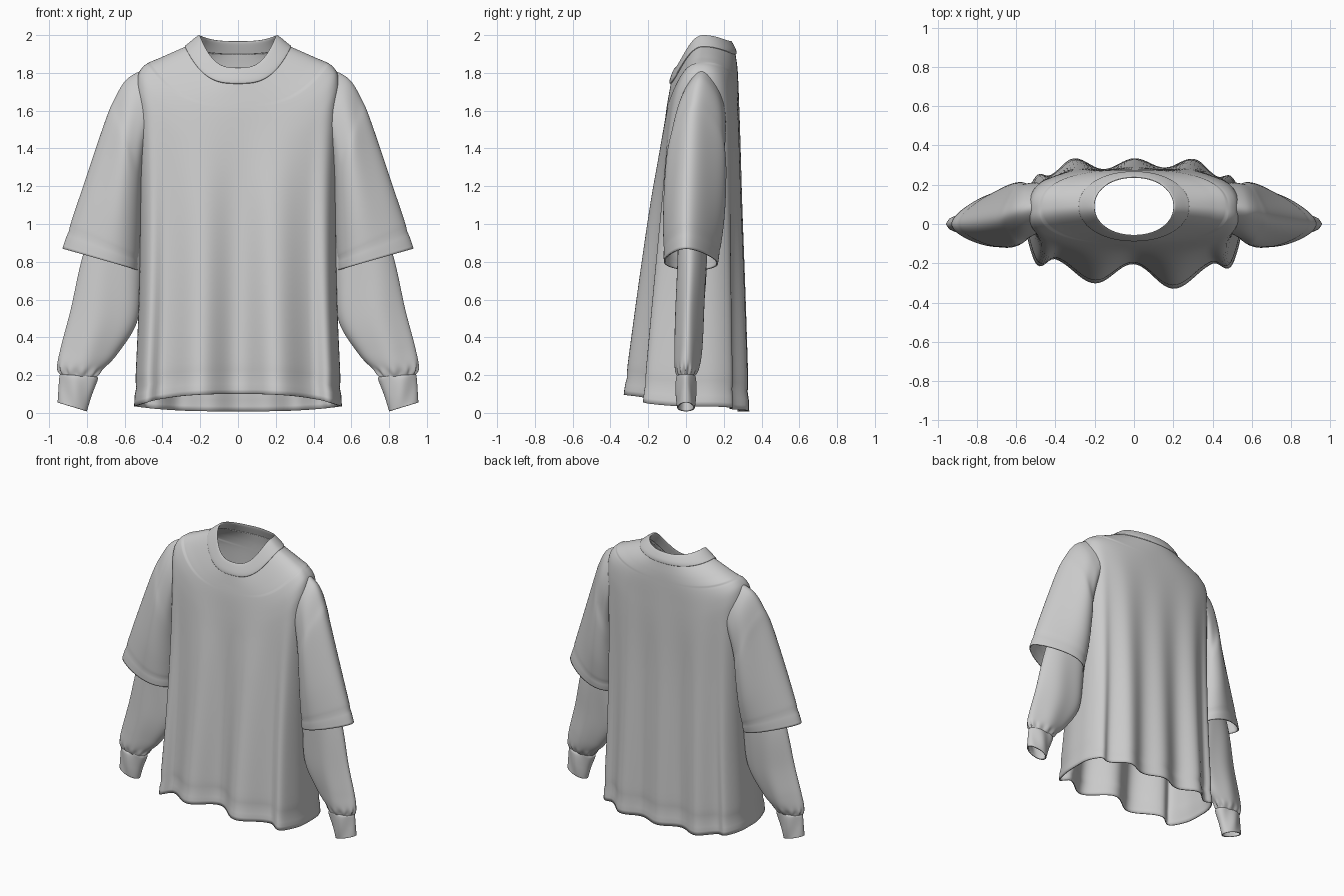
import bpy, math

if "Cube" in bpy.data.objects:
    bpy.data.objects.remove(bpy.data.objects["Cube"])


def spline(keys, u):
    """Smooth interpolation through a list of equal-length tuples, u in 0..1."""
    n = len(keys) - 1
    i = min(int(u * n), n - 1)
    t = u * n - i
    a, b, c, d = (keys[max(i - 1, 0)], keys[i], keys[i + 1], keys[min(i + 2, n)])
    return [0.5 * (2 * q + (r - p) * t + (2 * p - 5 * q + 4 * r - s) * t * t
                   + (3 * q - p - 3 * r + s) * t ** 3) for p, q, r, s in zip(a, b, c, d)]


def ease(knots, x):
    """Cosine interpolation through (position, value) knots."""
    for (x0, y0), (x1, y1) in zip(knots, knots[1:]):
        if x <= x1:
            return y0 + (y1 - y0) * (0.5 - 0.5 * math.cos(math.pi * (x - x0) / (x1 - x0)))
    return knots[-1][1]


def loft(name, point, rings, sides, mirror=False, thickness=0.008):
    """Open tube whose surface is point(u along, t around)."""
    verts = [point(i / (rings - 1), 2 * math.pi * j / sides)
             for i in range(rings) for j in range(sides)]
    faces = [(i * sides + j, (i + 1) * sides + j,
              (i + 1) * sides + (j + 1) % sides, i * sides + (j + 1) % sides)
             for i in range(rings - 1) for j in range(sides)]
    me = bpy.data.meshes.new(name)
    me.from_pydata(verts, [], faces)
    me.polygons.foreach_set("use_smooth", [True] * len(faces))
    ob = bpy.data.objects.new(name, me)
    bpy.context.collection.objects.link(ob)
    if thickness:
        m = ob.modifiers.new("cloth", 'SOLIDIFY')
        m.thickness, m.offset = thickness, -1
    if mirror:
        ob.modifiers.new("mirror", 'MIRROR')
    return ob


# Drape folds across the front and back, by distance from the centre line
FRONT = [(0, .06), (.37, -.055), (.73, .035), (.9, -.045), (1, 0)]
BACK = [(0, .03), (.28, -.02), (.56, .04), (.78, -.02), (.9, .02), (1, 0)]


def torso_surface(keys):
    # key: half width, front y, back y, side z, front z, back z, squareness, fold
    def point(u, t):
        w, yf, yb, zs, zf, zb, n, fold = spline(keys, u)
        c, s = math.cos(t), math.sin(t)
        r = (abs(c) ** n + abs(s) ** n) ** (-1 / n)
        x, y = c * r, s * r
        a = min(abs(x), 1)
        mid = (yf + yb) / 2 if n < 2.5 else .08 - .03 * u
        if s < 0:
            off = ease(FRONT, a) - .015 * math.sin(math.pi * x)
            py, zm = mid + (mid - yf) * y, zf
        else:
            off = ease(BACK, a) + .004 * math.sin(2 * math.pi * x)
            py, zm = mid + (yb - mid) * y, zb
        hem = .006 * math.exp(-((u - .965) / .008) ** 2) if fold > .5 else 0
        return (x * (w - hem), py + fold * off - hem * s, zm + (zs - zm) * a ** 3)
    return point


# Body from collar seam to hem
body = [(.275, -.08, .262, 1.94, 1.745, 1.90, 2.1, 0),
        (.40, -.092, .272, 1.885, 1.68, 1.83, 2.3, 0),
        (.50, -.105, .277, 1.835, 1.60, 1.75, 2.6, 0),
        (.535, -.118, .28, 1.75, 1.50, 1.63, 2.9, .05),
        (.525, -.135, .283, 1.56, 1.36, 1.46, 3.2, .15),
        (.518, -.168, .286, 1.12, 1.08, 1.10, 3.3, .4),
        (.525, -.215, .295, .60, .62, .60, 3.3, .7),
        (.55, -.265, .305, .035, .10, .008, 3.3, 1)]
loft("body", torso_surface(body), 90, 180)

# Ribbed neckband, rolled over at the top edge
collar = [(.277, -.080, .262, 1.936, 1.742, 1.897, 2.1, 0),
          (.281, -.088, .268, 1.942, 1.748, 1.903, 2.1, 0),
          (.262, -.084, .264, 1.958, 1.772, 1.925, 2.1, 0),
          (.225, -.068, .248, 1.988, 1.812, 1.957, 2.1, 0),
          (.206, -.058, .238, 2.0, 1.827, 1.968, 2.1, 0),
          (.205, -.056, .236, 1.985, 1.815, 1.955, 2.1, 0),
          (.255, -.072, .254, 1.935, 1.745, 1.90, 2.1, 0)]
loft("collar", torso_surface(collar), 40, 96, thickness=0)


def sleeve_surface(keys, taper, hem=0, pleat=0):
    # key: outer x, outer z, inner x, inner z, outer y, inner y, half depth
    def point(u, t):
        ox, oz, ix, iz, oy, iy, d = spline(keys, u)
        c, s = math.cos(t), math.sin(t)
        k = 1 - hem * math.exp(-((u - .93) / .012) ** 2)
        k += pleat * math.cos(11 * t) * math.exp(-((u - .9) / .09) ** 2)
        f = .5 + .5 * c * k
        y = oy * f + iy * (1 - f) + d * k * s * (1 - taper * c)
        # soft diagonal creases
        y += .006 * math.sin(9 * f + 5 * u) * s * math.sin(math.pi * u)
        return (ix + (ox - ix) * f, y, iz + (oz - iz) * f)
    return point


# Wide outer half sleeve
outer = [(.47, 1.83, .44, 1.50, .09, .09, .11),
         (.585, 1.77, .48, 1.38, .07, .08, .13),
         (.655, 1.66, .50, 1.25, .05, .07, .14),
         (.705, 1.54, .505, 1.13, .03, .07, .15),
         (.82, 1.20, .51, .95, .01, .06, .15),
         (.93, .87, .525, .755, 0, .04, .135)]
loft("outer_sleeve", sleeve_surface(outer, .35, hem=.02), 70, 72, mirror=True)

# Long under sleeve, gathered into the cuff
inner = [(.73, 1.12, .50, .97, .02, .05, .075),
         (.825, .82, .51, .70, .02, .04, .078),
         (.885, .55, .535, .48, .01, .03, .074),
         (.935, .36, .64, .31, .005, .02, .068),
         (.955, .255, .715, .23, 0, .01, .06),
         (.938, .20, .75, .187, 0, 0, .044)]
loft("under_sleeve", sleeve_surface(inner, .15, pleat=.07), 70, 88, mirror=True)

# Cuff
cuff = [(.935, .205, .752, .192, 0, 0, .042),
        (.945, .195, .742, .178, 0, 0, .05),
        (.951, .12, .775, .09, 0, 0, .05),
        (.955, .055, .80, .008, 0, 0, .047)]
loft("cuff", sleeve_surface(cuff, .1), 24, 64, mirror=True)
